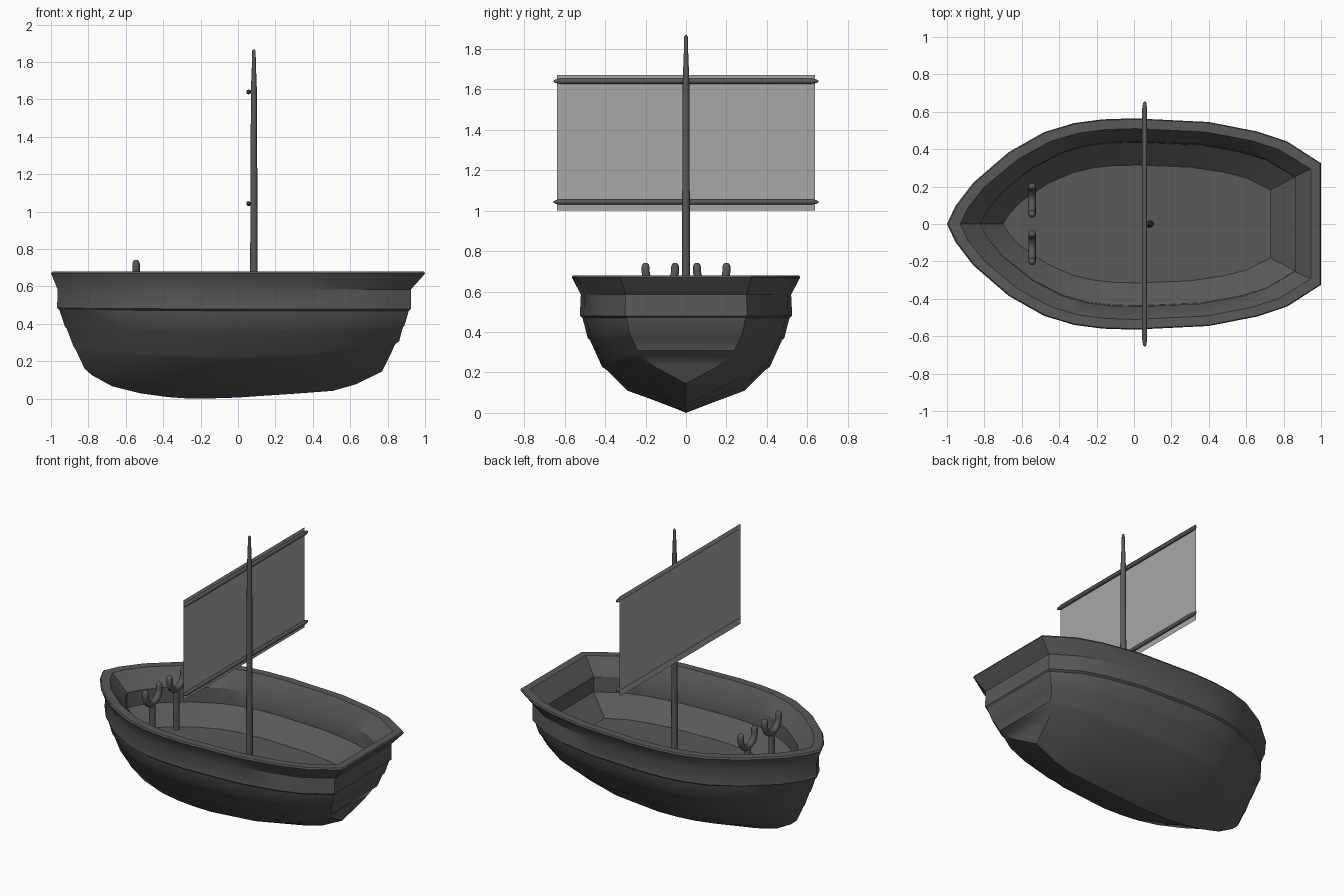
import bpy, bmesh, math
from mathutils import Vector

if "Cube" in bpy.data.objects:
    bpy.data.objects.remove(bpy.data.objects["Cube"])


def material(name, value):
    m = bpy.data.materials.new(name)
    m.diffuse_color = (value, value, value, 1)
    m.use_nodes = True
    m.node_tree.nodes["Principled BSDF"].inputs["Base Color"].default_value = m.diffuse_color
    return m


DARK = material("dark grey wood", 0.1)
CLOTH = material("light grey cloth", 0.39)


def finish(name, bm, mat, angle=30):
    bmesh.ops.remove_doubles(bm, verts=bm.verts, dist=0.0005)
    bmesh.ops.recalc_face_normals(bm, faces=bm.faces)
    me = bpy.data.meshes.new(name)
    bm.to_mesh(me)
    bm.free()
    me.materials.append(mat)
    ob = bpy.data.objects.new(name, me)
    bpy.context.collection.objects.link(ob)
    bpy.ops.object.select_all(action='DESELECT')
    ob.select_set(True)
    bpy.context.view_layer.objects.active = ob
    bpy.ops.object.shade_smooth_by_angle(angle=math.radians(angle))
    return ob


def tube(name, pts, radii, sides=12):
    """Round bar along a path lying in a plane of constant x."""
    pts = [Vector(p) for p in pts]
    bm = bmesh.new()
    rings = []
    side = Vector((1, 0, 0))
    for i, (p, r) in enumerate(zip(pts, radii)):
        t = (pts[min(i + 1, len(pts) - 1)] - pts[max(i - 1, 0)]).normalized()
        other = t.cross(side)
        rings.append([bm.verts.new(p + r * (math.cos(a) * side + math.sin(a) * other))
                      for a in (2 * math.pi * k / sides for k in range(sides))])
    for a, b in zip(rings, rings[1:]):
        for k in range(sides):
            j = (k + 1) % sides
            bm.faces.new((a[k], a[j], b[j], b[k]))
    bm.faces.new(rings[0])
    bm.faces.new(rings[-1])
    return finish(name, bm, DARK, 40)


# Half outline of the hull from bow to stern (x, half width as a fraction)
OUTLINE = [(-1, 0), (-.955, .17), (-.86, .39), (-.67, .68), (-.48, .87), (-.32, .955),
           (-.17, .99), (0, 1), (.4, .965), (.66, .875), (.82, .78), (1, .575)]

# Keel curve (x, z)
KEEL = [(-.8, .14), (-.78, .125), (-.67, .065), (-.53, .03), (-.35, .005), (-.25, 0),
        (-.05, .003), (.5, .04), (.64, .08), (.77, .145), (.8, .16)]

# Hull rings: bow x, stern x, half width, z at middle, z at bow, z at stern
LEVELS = [
    (-.70, .73, .315, .36, .36, .36),      # floor edge
    (-.82, .86, .437, .475, .475, .475),   # inner wall
    (-.82, .86, .442, .575, .575, .575),
    (-.93, .945, .51, .68, .68, .68),      # inner rim
    (-.992, .995, .56, .68, .68, .68),     # rim top
    (-1, 1, .565, .67, .67, .67),          # rim edge
    (-.99, .982, .553, .648, .648, .648),  # rim underside
    (-.965, .925, .52, .585, .585, .585),  # top plank
    (-.967, .925, .525, .48, .485, .48),
    (-.955, .913, .512, .47, .475, .47),   # middle plank
    (-.925, .89, .486, .37, .385, .39),
    (-.915, .88, .474, .358, .373, .378),  # lower plank
    (-.88, .862, .415, .228, .28, .308),
    (-.868, .838, .393, .212, .262, .288),  # bottom plank
    (-.82, .815, .29, .11, .16, .235),     # chine
]


def keel_z(x):
    for (x0, z0), (x1, z1) in zip(KEEL, KEEL[1:]):
        if x <= x1:
            return z0 + (z1 - z0) * (x - x0) / (x1 - x0)
    return KEEL[-1][1]


def ring(bm, xb, xs, w, zm, zb, zs):
    half = []
    for u, f in OUTLINE:
        z = zm + ((zs if u > 0 else zb) - zm) * u * u
        half.append((xb + (xs - xb) * (u + 1) / 2, w * f, z))
    loop = half[::-1] + [(x, -y, z) for x, y, z in half[1:]]
    return [bm.verts.new(p) for p in loop]


# Hull shell: outer planking, rim, inner walls and floor
bm = bmesh.new()
rings = [ring(bm, *lv) for lv in LEVELS]
keel = ring(bm, -.78, .77, 0, 0, 0, 0)
for v in keel:
    v.co.z = keel_z(v.co.x)
rings.append(keel)
n = len(keel)
bm.faces.new(rings[0])
for a, b in zip(rings, rings[1:]):
    for k in range(n):
        j = (k + 1) % n
        bm.faces.new((a[k], a[j], b[j], b[k]))
bmesh.ops.remove_doubles(bm, verts=bm.verts, dist=0.0005)
bmesh.ops.dissolve_degenerate(bm, edges=bm.edges, dist=0.0005)
finish("hull", bm, DARK, 32)

# Mast with a tapered tip
tube("mast", [(.085, 0, .35), (.085, 0, 1.0), (.085, 0, 1.65), (.085, 0, 1.78),
              (.085, 0, 1.86), (.085, 0, 1.868)], [.021, .019, .016, .011, .009, .004])

# Two yards holding the sail
for name, z in (("upper_yard", 1.64), ("lower_yard", 1.043)):
    ys = (-.655, -.645, -.62, 0, .62, .645, .655)
    tube(name, [(.057, y, z) for y in ys], [.004, .009, .013, .013, .013, .009, .004])

# Sail sheet
bm = bmesh.new()
bm.faces.new([bm.verts.new((.045, y, z)) for y, z in
              ((-.638, 1.0), (.638, 1.0), (.638, 1.67), (-.638, 1.67))])
finish("sail", bm, CLOTH)

# Forked oar rests near the bow
for label, y in (("left", .127), ("right", -.127)):
    x, r, zc = -.545, .073, .70
    tube(label + "_rest_post", [(x, y, .35), (x, y, .63)], [.02, .02])
    arc = [(x, y + r * math.cos(a), zc + r * math.sin(a))
           for a in (math.pi + math.pi * k / 10 for k in range(11))]
    path = ([(x, y - r, .742), (x, y - r, .736), (x, y - r, .722)] + arc +
            [(x, y + r, .722), (x, y + r, .736), (x, y + r, .742)])
    tube(label + "_rest_fork", path, [.007, .015, .02] + [.02] * 11 + [.02, .015, .007])
